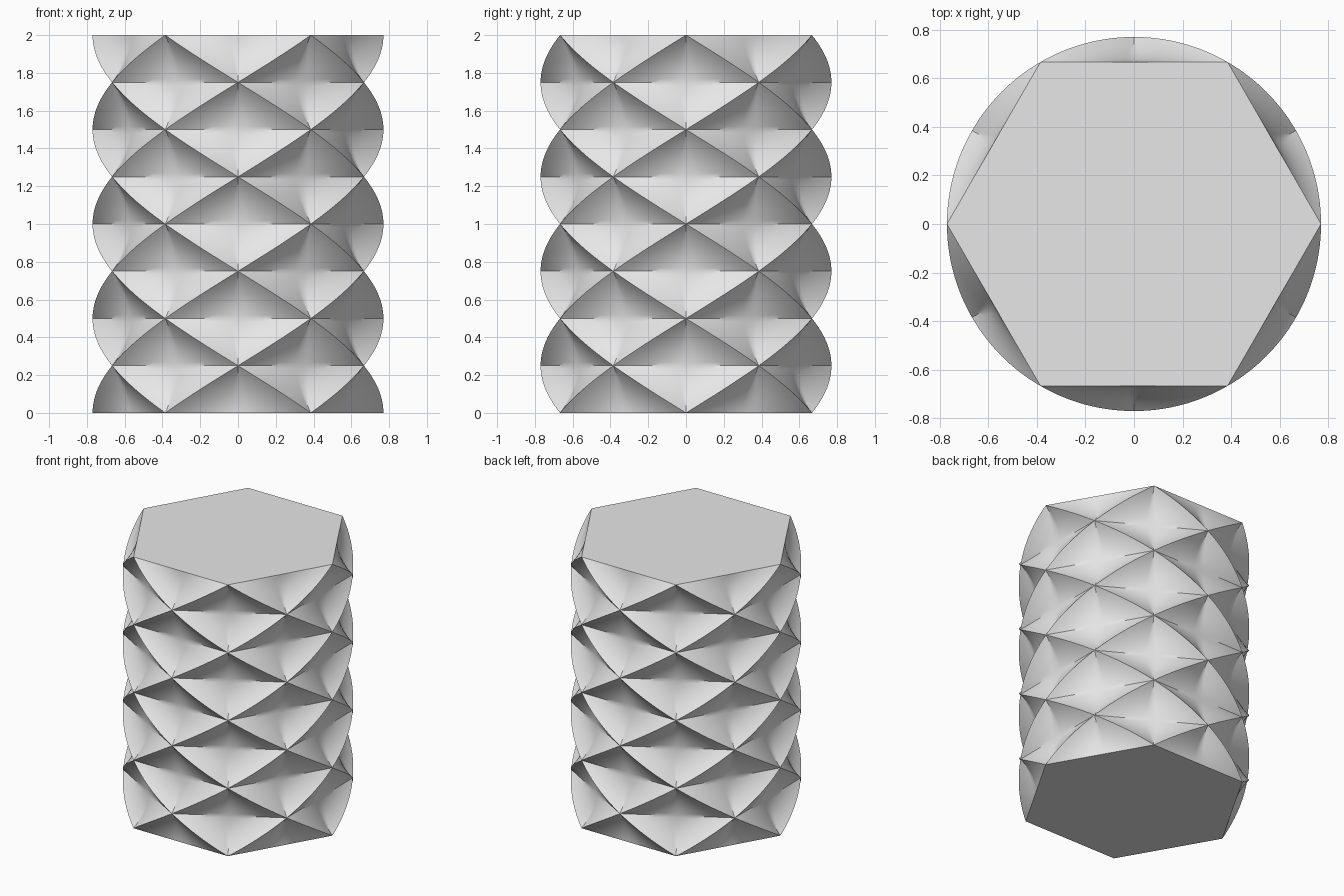
import bpy
import bmesh
from math import cos, sin, pi, radians

cube = bpy.data.objects.get("Cube")
if cube:
    bpy.data.objects.remove(cube, do_unlink=True)

RADIUS = 0.77                      # helical ridges lie on this cylinder
FLAT = RADIUS * cos(pi / 6)        # centre to hexagon side
STEP = 0.25                        # height of one 30 degree twist
LEVELS = 8
ROWS = 14                          # rings per twist step
SPLIT = 8                          # divisions across each facet


def polar(r, a):
    return r * cos(a), r * sin(a)


def star_section(twist):
    """Outline of two hexagons turned by +twist and -twist, joined together."""
    corners = []
    for k in range(6):
        a = k * pi / 3
        corners += [polar(FLAT / cos(pi / 6 - twist), a),
                    polar(RADIUS, a + twist),
                    polar(FLAT / cos(twist), a + pi / 6),
                    polar(RADIUS, a + pi / 3 - twist)]
    outline = []
    for (x0, y0), (x1, y1) in zip(corners, corners[1:] + corners[:1]):
        for i in range(SPLIT):
            t = i / SPLIT
            outline.append((x0 + (x1 - x0) * t, y0 + (y1 - y0) * t))
    return outline


# Body: loft the star sections upward, the twist swinging back and forth
bm = bmesh.new()
rings = []
for row in range(LEVELS * ROWS + 1):
    phase = row / ROWS % 2
    twist = (1 - abs(1 - phase)) * pi / 6
    z = STEP * row / ROWS
    rings.append([bm.verts.new((x, y, z)) for x, y in star_section(twist)])

for low, high in zip(rings, rings[1:]):
    for i in range(len(low)):
        j = (i + 1) % len(low)
        bm.faces.new((low[i], low[j], high[j], high[i]))

# Close the points where ridges meet, then cap both ends
bmesh.ops.remove_doubles(bm, verts=bm.verts, dist=0.0002)
bmesh.ops.holes_fill(bm, edges=[e for e in bm.edges if e.is_boundary], sides=0)
bmesh.ops.recalc_face_normals(bm, faces=bm.faces)

mesh = bpy.data.meshes.new("twisted_hexagon_column")
bm.to_mesh(mesh)
bm.free()
column = bpy.data.objects.new("twisted_hexagon_column", mesh)
bpy.context.collection.objects.link(column)

# Colour
grey = bpy.data.materials.new("light_grey")
grey.use_nodes = True
grey.diffuse_color = (0.8, 0.8, 0.8, 1)
grey.node_tree.nodes["Principled BSDF"].inputs["Base Color"].default_value = (0.8, 0.8, 0.8, 1)
mesh.materials.append(grey)

# Smooth facets with sharp ridges
bpy.ops.object.select_all(action="DESELECT")
column.select_set(True)
bpy.context.view_layer.objects.active = column
bpy.ops.object.shade_smooth_by_angle(angle=radians(40))
